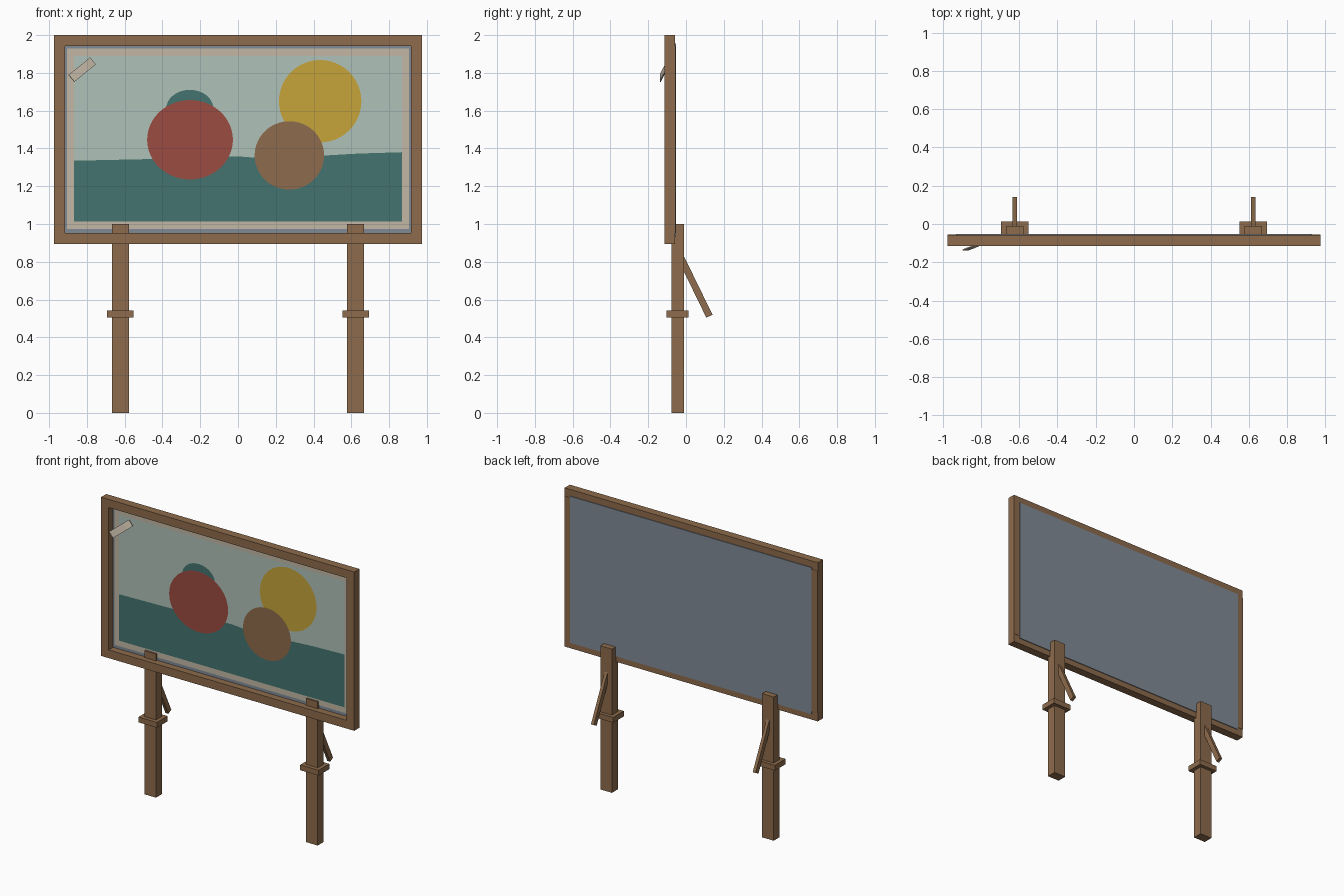
import bpy, bmesh, math
from mathutils import Vector, Matrix

if "Cube" in bpy.data.objects:
    bpy.data.objects.remove(bpy.data.objects["Cube"])


def mat(name, r, g, b):
    lin = [((c / 255 + 0.055) / 1.055) ** 2.4 for c in (r, g, b)]
    m = bpy.data.materials.new(name)
    m.diffuse_color = (*lin, 1)
    m.use_nodes = True
    m.node_tree.nodes["Principled BSDF"].inputs["Base Color"].default_value = m.diffuse_color
    return m


WOOD = mat("brown wood", 141, 107, 76)
GREY = mat("grey panel", 128, 138, 150)
PAPER = mat("beige paper", 194, 183, 165)
PALE = mat("pale green", 175, 193, 183)
TEAL = mat("teal", 68, 115, 110)
RED = mat("red", 155, 75, 65)
YELLOW = mat("yellow", 199, 164, 58)


def finish(name, bm, material):
    bmesh.ops.recalc_face_normals(bm, faces=bm.faces) if len(bm.faces) > 1 else None
    me = bpy.data.meshes.new(name)
    bm.to_mesh(me)
    bm.free()
    me.materials.append(material)
    ob = bpy.data.objects.new(name, me)
    bpy.context.collection.objects.link(ob)
    return ob


def box(name, lo, hi, material):
    lo, hi = Vector(lo), Vector(hi)
    bm = bmesh.new()
    bmesh.ops.create_cube(bm, size=1, matrix=Matrix.Translation((lo + hi) / 2) @ Matrix.Diagonal((*(hi - lo), 1)))
    return finish(name, bm, material)


def plate(name, pts, y, material):
    """Flat painted shape in the x-z plane, counter-clockwise so it faces the front."""
    bm = bmesh.new()
    bm.faces.new([bm.verts.new((x, y, z)) for x, z in pts])
    return finish(name, bm, material)


def disc(name, x, z, rx, rz, y, material, n=64):
    return plate(name, [(x + rx * math.cos(2 * math.pi * i / n), z + rz * math.sin(2 * math.pi * i / n))
                        for i in range(n)], y, material)


def rect(x, z0, z1):
    return [(-x, z0), (x, z0), (x, z1), (-x, z1)]


# Frame
F0, F1 = -0.114, -0.057
box("top_rail", (-0.975, F0, 1.943), (0.975, F1, 2.0), WOOD)
box("bottom_rail", (-0.975, F0, 0.895), (0.975, F1, 0.952), WOOD)
for s, side in ((-1, "left"), (1, "right")):
    a, b = sorted((s * 0.917, s * 0.975))
    box(side + "_frame_side", (a, F0, 0.952), (b, F1 + 0.002, 1.943), WOOD)

    # Post, collar and slanted brace
    c = s * 0.623
    box(side + "_post", (c - 0.045, -0.077, 0), (c + 0.045, -0.011, 1.0), WOOD)
    box(side + "_post_collar", (c - 0.071, -0.104, 0.504), (c + 0.071, 0.013, 0.541), WOOD)
    top, end = Vector((c, -0.034, 0.836)), Vector((c, 0.124, 0.512))
    d = end - top
    bm = bmesh.new()
    bmesh.ops.create_cube(bm, size=1, matrix=Matrix.Translation((top + end) / 2)
                          @ Matrix.Rotation(math.atan2(d.y, -d.z), 4, 'X')
                          @ Matrix.Diagonal((0.022, 0.036, d.length, 1)))
    finish(side + "_brace", bm, WOOD)

# Backing panel
box("back_panel", (-0.93, -0.065, 0.935), (0.93, -0.052, 1.955), GREY)

# Poster layers
Y = -0.066
plate("poster_paper", rect(0.905, 0.973, 1.928), Y, PAPER)
plate("poster_sky", rect(0.868, 1.012, 1.89), Y - 0.001, PALE)
plate("poster_hills", [(-0.868, 1.012), (0.868, 1.012), (0.868, 1.38), (0.64, 1.373), (0.45, 1.362),
                       (0.25, 1.352), (0.08, 1.352), (0.0, 1.358), (-0.2, 1.352), (-0.5, 1.343),
                       (-0.868, 1.335)], Y - 0.002, TEAL)
disc("poster_leaf", -0.255, 1.61, 0.125, 0.1, Y - 0.003, TEAL)
disc("poster_sun", 0.435, 1.65, 0.218, 0.218, Y - 0.003, YELLOW)
disc("poster_red_fruit", -0.254, 1.446, 0.227, 0.21, Y - 0.004, RED)
disc("poster_brown_fruit", 0.272, 1.363, 0.184, 0.181, Y - 0.004, WOOD)

# Curled paper corner
ang = math.radians(39)
u = Vector((math.cos(ang), 0, math.sin(ang)))
v = Vector((-math.sin(ang), 0, math.cos(ang)))
bm = bmesh.new()
rows = []
for a, y in ((0.073, -0.08), (0.035, -0.1), (-0.02, -0.12), (-0.073, -0.136)):
    mid = Vector((-0.825, y, 1.817)) + u * a
    rows.append([bm.verts.new(mid + v * w) for w in (-0.024, 0.024)])
for p, q in zip(rows, rows[1:]):
    bm.faces.new((p[0], p[1], q[1], q[0]))
flap = finish("peeling_paper_corner", bm, PAPER)
sol = flap.modifiers.new("thickness", 'SOLIDIFY')
sol.thickness = 0.006
sol.offset = 0
